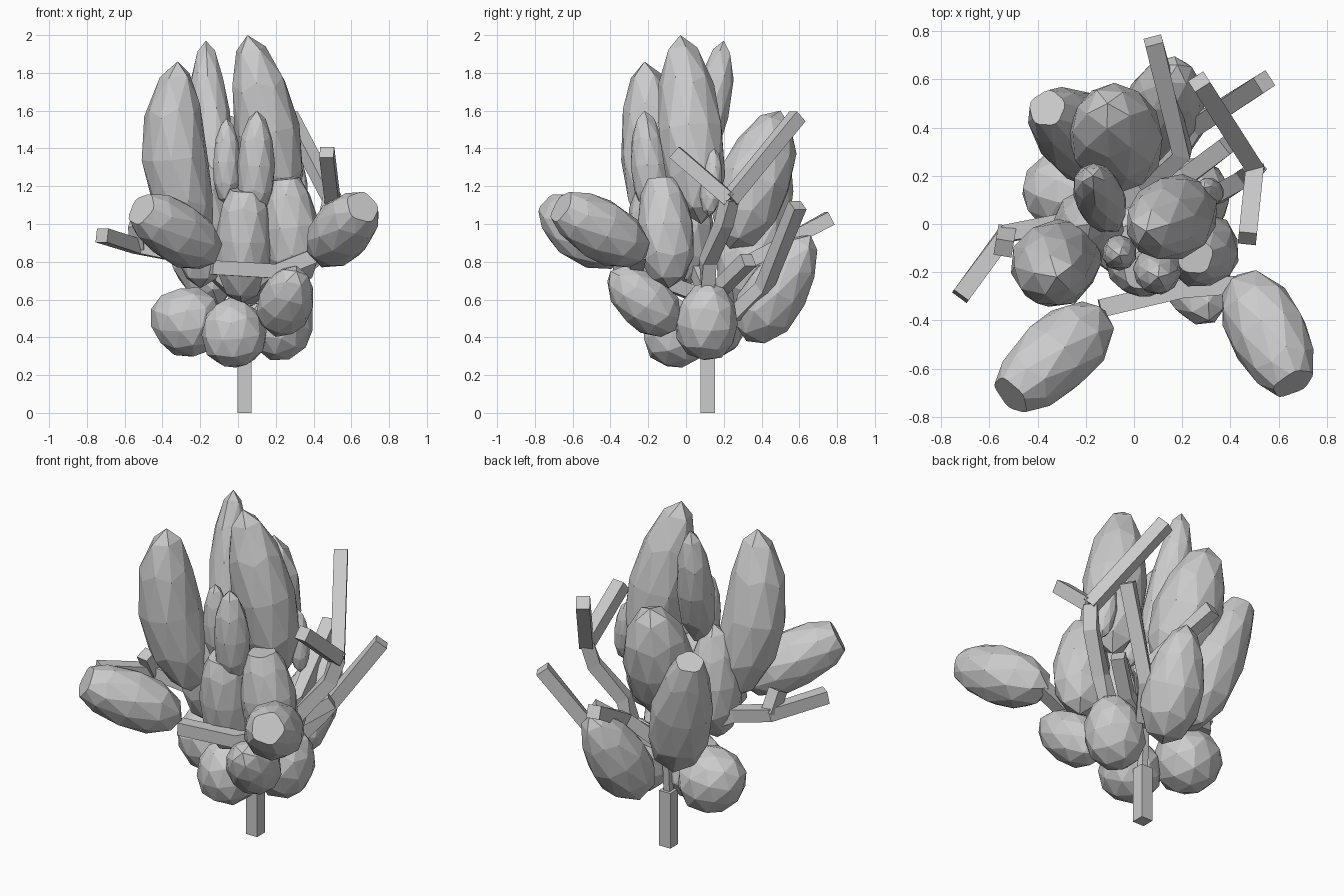
import bpy
import bmesh
import random
from mathutils import Vector

random.seed(4)

default_cube = bpy.data.objects.get("Cube")
if default_cube:
    bpy.data.objects.remove(default_cube, do_unlink=True)

# One plain grey for the whole plant
grey = bpy.data.materials.new("plain grey")
grey.use_nodes = True
grey.diffuse_color = (0.6, 0.6, 0.6, 1)
grey.node_tree.nodes["Principled BSDF"].inputs["Base Color"].default_value = grey.diffuse_color


def finish(name, mesh_data):
    """Turn a bmesh into a flat shaded object in the scene."""
    mesh = bpy.data.meshes.new(name)
    bmesh.ops.recalc_face_normals(mesh_data, faces=mesh_data.faces)
    mesh_data.to_mesh(mesh)
    mesh_data.free()
    mesh.materials.append(grey)
    obj = bpy.data.objects.new(name, mesh)
    bpy.context.collection.objects.link(obj)
    return obj


def leaf(name, base, tip, width, blunt=False, taper=0.12, bend=(0, 0, 0)):
    """Stretched low-poly ball from base to tip, optionally cut at the tip or bowed."""
    base, tip, bend = Vector(base), Vector(tip), Vector(bend)
    axis = tip - base
    turn = axis.to_track_quat('Z', 'Y')
    half = axis.length / 2
    if blunt:
        half *= 1.14
    middle = base + axis.normalized() * half
    bm = bmesh.new()
    bmesh.ops.create_icosphere(bm, subdivisions=2, radius=1)
    for vert in bm.verts:
        p = vert.co.copy()
        spread = width / 2 * (1.04 - taper * p.z) * random.uniform(0.98, 1.04)
        shaped = Vector((p.x * spread, p.y * spread, p.z * half))
        vert.co = middle + turn @ shaped + bend * (1 - p.z * p.z)
    if blunt:
        cut = bmesh.ops.bisect_plane(bm, geom=bm.verts[:] + bm.edges[:] + bm.faces[:],
                                     plane_co=tip, plane_no=axis, clear_outer=True)
        rim = [e for e in cut["geom_cut"] if isinstance(e, bmesh.types.BMEdge)]
        bmesh.ops.edgeloop_fill(bm, edges=rim)
    finish(name, bm)


def branch(name, *points, thickness=0.075):
    """Square bar swept along a bent path."""
    path = [Vector(p) for p in points]
    bm = bmesh.new()
    rings = []
    for i, point in enumerate(path):
        before = (point - path[i - 1]).normalized() if i else Vector()
        after = (path[i + 1] - point).normalized() if i + 1 < len(path) else Vector()
        along = (before + after).normalized()
        side = along.cross(Vector((0, 0, 1)))
        side = side.normalized() if side.length > 0.01 else Vector((1, 0, 0))
        up = side.cross(along)
        h = thickness / 2
        rings.append([bm.verts.new(point + side * a * h + up * b * h)
                      for a, b in ((1, 1), (-1, 1), (-1, -1), (1, -1))])
    for low, high in zip(rings, rings[1:]):
        for k in range(4):
            bm.faces.new((low[k], low[k - 1], high[k - 1], high[k]))
    bm.faces.new(rings[0])
    bm.faces.new(rings[-1])
    finish(name, bm)


# Tall upright leaves of the crown
leaf("crown_leaf_tallest", (.22, .08, 1), (.05, -.03, 2), .33, bend=(.02, 0, 0))
leaf("crown_leaf_right", (-.21, -.1, .86), (-.32, -.22, 1.86), .34, bend=(-.07, -.01, 0))
leaf("crown_leaf_back", (-.09, -.01, 1.2), (-.17, .2, 1.97), .2, bend=(-.02, .03, 0))
leaf("crown_leaf_wide_back", (-.04, .23, .87), (-.11, .5, 1.6), .37)

# Small upright leaves
leaf("small_leaf_front", (.09, -.17, 1.03), (.1, -.22, 1.6), .19)
leaf("small_leaf_inner", (-.06, -.11, 1.1), (-.06, -.13, 1.56), .14)
leaf("small_leaf_left", (.33, .12, 1.04), (.29, .15, 1.4), .11)

# Middle leaves around the stem
leaf("middle_leaf_front", (.02, -.1, .58), (.04, -.19, 1.18), .29, blunt=True)
leaf("middle_leaf_left", (.31, -.09, .66), (.25, -.13, 1.24), .29, blunt=True, taper=.22)
leaf("middle_leaf_right", (-.2, -.01, .66), (-.18, 0, 1.34), .28)

# Blunt leaves reaching outward
leaf("outer_leaf_front_left", (.43, -.21, .83), (.66, -.66, 1.09), .31, blunt=True)
leaf("outer_leaf_front_right", (-.12, -.36, .82), (-.51, -.71, 1.08), .31, blunt=True)
leaf("outer_leaf_back_right", (-.1, .26, .56), (-.36, .48, 1.34), .32, blunt=True, taper=.35)

# Round lower leaves
leaf("lower_leaf_back", (.07, .32, .38), (.18, .66, .94), .32, taper=.22)
leaf("lower_leaf_left", (.17, .1, .28), (.3, .12, .69), .32)
leaf("lower_leaf_front", (-.01, -.02, .24), (-.04, -.1, .61), .33)
leaf("lower_leaf_front_left", (.2, -.05, .44), (.31, -.4, .75), .28)
leaf("lower_leaf_right", (-.09, .12, .42), (-.46, .15, .55), .36)

# Trunk and the branches that spread from its top
root = (.035, .115, .33)
crotch = (.035, .13, .6)
branch("trunk", (.035, .115, 0), root)
branch("inner_stem", root, crotch, thickness=.04)

elbow = (-.53, -.04, .88)
branch("right_branch", crotch, (-.12, .07, .74), (-.33, 0, .84), elbow, (-.72, -.3, .94))
branch("right_branch_stub", elbow, (-.54, -.1, 1))

fork = (.5, .23, 1.13)
branch("left_branch", crotch, (.28, .115, .66), (.33, .115, .8), (.47, .2, 1), fork)
branch("left_branch_front_limb", fork, (.47, -.06, 1.38))
branch("left_branch_back_limb", fork, (.27, .59, 1.57))

joint = (.2, -.27, .75)
branch("front_branch", crotch, joint)
branch("front_branch_left_limb", joint, (.45, -.25, .85))
branch("front_branch_right_limb", joint, (-.14, -.35, .77))

branch("back_branch", crotch, (.2, .3, .78), (.08, .76, 1.03))
branch("back_left_branch", (.16, .26, .52), (.26, .41, .66), (.54, .59, 1.1))
branch("inner_branch", crotch, (.22, .2, .68), (.39, .33, .81))
